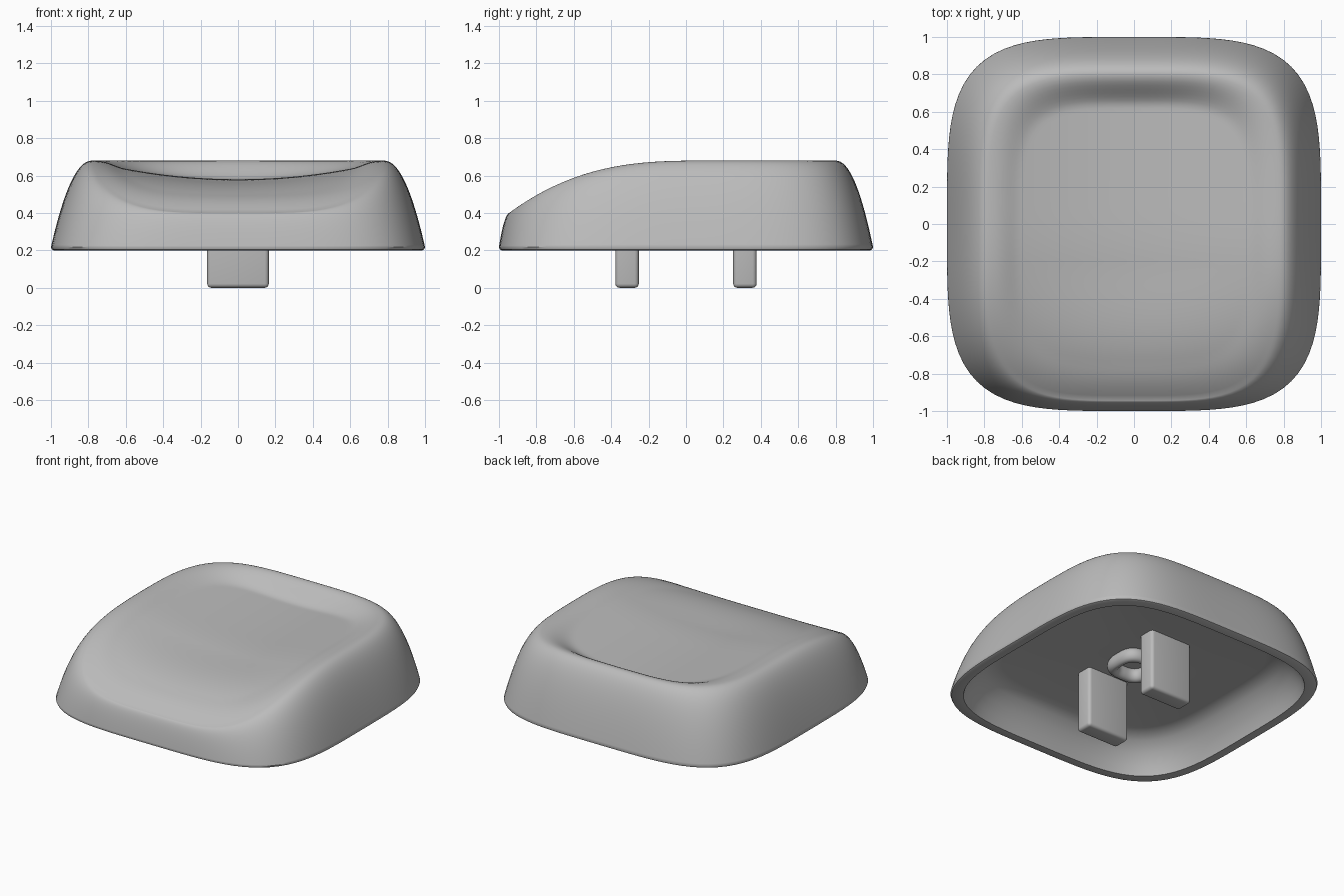
import bpy
import bmesh
import math

cube = bpy.data.objects.get("Cube")
if cube:
    bpy.data.objects.remove(cube, do_unlink=True)

SEGS = 128
BASE_Z, CEILING_Z = 0.2, 0.43

grey = bpy.data.materials.new("plain_grey")
grey.use_nodes = True
colour = (0.5, 0.5, 0.5, 1)
grey.diffuse_color = colour
grey.node_tree.nodes["Principled BSDF"].inputs["Base Color"].default_value = colour


def finish(name, bm):
    """Turn a bmesh into a smooth-shaded grey object."""
    bmesh.ops.recalc_face_normals(bm, faces=bm.faces)
    mesh = bpy.data.meshes.new(name)
    bm.to_mesh(mesh)
    bm.free()
    obj = bpy.data.objects.new(name, mesh)
    bpy.context.collection.objects.link(obj)
    mesh.materials.append(grey)
    bpy.ops.object.select_all(action="DESELECT")
    obj.select_set(True)
    bpy.context.view_layer.objects.active = obj
    bpy.ops.object.shade_smooth_by_angle(angle=math.radians(40))
    return obj


def rounded_square(power=4):
    """Unit rounded-square outline as a list of points."""
    points = []
    for i in range(SEGS):
        a = math.tau * i / SEGS
        c, s = math.cos(a), math.sin(a)
        r = (abs(c) ** power + abs(s) ** power) ** (-1 / power)
        points.append((r * c, r * s))
    return points


def bridge(bm, rings, closed=False):
    """Join rings of points with quads."""
    loops = [[bm.verts.new(p) for p in ring] for ring in rings]
    pairs = list(zip(loops, loops[1:]))
    if closed:
        pairs.append((loops[-1], loops[0]))
    for low, high in pairs:
        for i in range(SEGS):
            j = (i + 1) % SEGS
            bm.faces.new((low[i], low[j], high[j], high[i]))
    return loops


def smoothstep(t):
    t = max(0, min(1, t))
    return t * t * (3 - 2 * t)


def ridge_height(y):
    """Height of the top ridge, falling away to the front."""
    return 0.68 - 0.25 * max(0, 0.1 - y) ** 2.8


def dish_height(x, y, s):
    """Scooped top surface; s runs from 1 at the ridge to 0 at the middle."""
    depth = 0.1 * (1 - (x / 0.8) ** 2)
    depth *= smoothstep((1 - s) / 0.22) * smoothstep((y + 1) / 0.8)
    return ridge_height(y) - depth


# Cap shell: ceiling, cavity wall, rim, outer wall and dished top
outline = rounded_square()
ridge = [(0.78 * x, (0.8 if y > 0 else 0.94) * y) for x, y in outline]
rings = []
for s, z in [(0.05, CEILING_Z), (0.72, CEILING_Z), (0.77, 0.42), (0.82, 0.39),
             (0.87, 0.33), (0.91, 0.26), (0.93, BASE_Z), (0.985, BASE_Z),
             (0.995, 0.205)]:
    rings.append([(s * x, s * y, z) for x, y in outline])

WALL_STEPS = 20
wall_z = BASE_Z + 0.018
for k in range(WALL_STEPS):
    f = (k / WALL_STEPS) ** 1.4
    rise = 1 - (1 - f) ** 2.1
    rings.append([(bx + (rx - bx) * f, by + (ry - by) * f,
                   wall_z + (ridge_height(ry) - wall_z) * rise)
                  for (bx, by), (rx, ry) in zip(outline, ridge)])

DISH_STEPS = 40
for k in range(DISH_STEPS):
    s = 1 - k / DISH_STEPS
    rings.append([(s * x, s * y, dish_height(s * x, s * y, s)) for x, y in ridge])

bm = bmesh.new()
loops = bridge(bm, rings)
bm.faces.new(loops[0])
bm.faces.new(loops[-1])
finish("cap_shell", bm)

# Two mounting posts under the cap
for side, name in ((-1, "front_post"), (1, "back_post")):
    bm = bmesh.new()
    bmesh.ops.create_cube(bm, size=1)
    for v in bm.verts:
        v.co.x *= 0.33
        v.co.y = v.co.y * 0.125 + side * 0.315
        v.co.z = (v.co.z + 0.5) * (CEILING_Z + 0.03)
    bmesh.ops.bevel(bm, geom=bm.edges[:], offset=0.022, segments=4,
                    profile=0.5, affect="EDGES")
    finish(name, bm)

# Rounded collar on the ceiling between the posts
bm = bmesh.new()
soft = rounded_square(3)
collar = []
for k in range(16):
    a = math.tau * k / 16
    r = 0.12 + 0.035 * math.cos(a)
    z = CEILING_Z - 0.04 + 0.05 * math.sin(a)
    collar.append([(r * x, r * y, z) for x, y in soft])
bridge(bm, collar, closed=True)
finish("centre_collar", bm)
